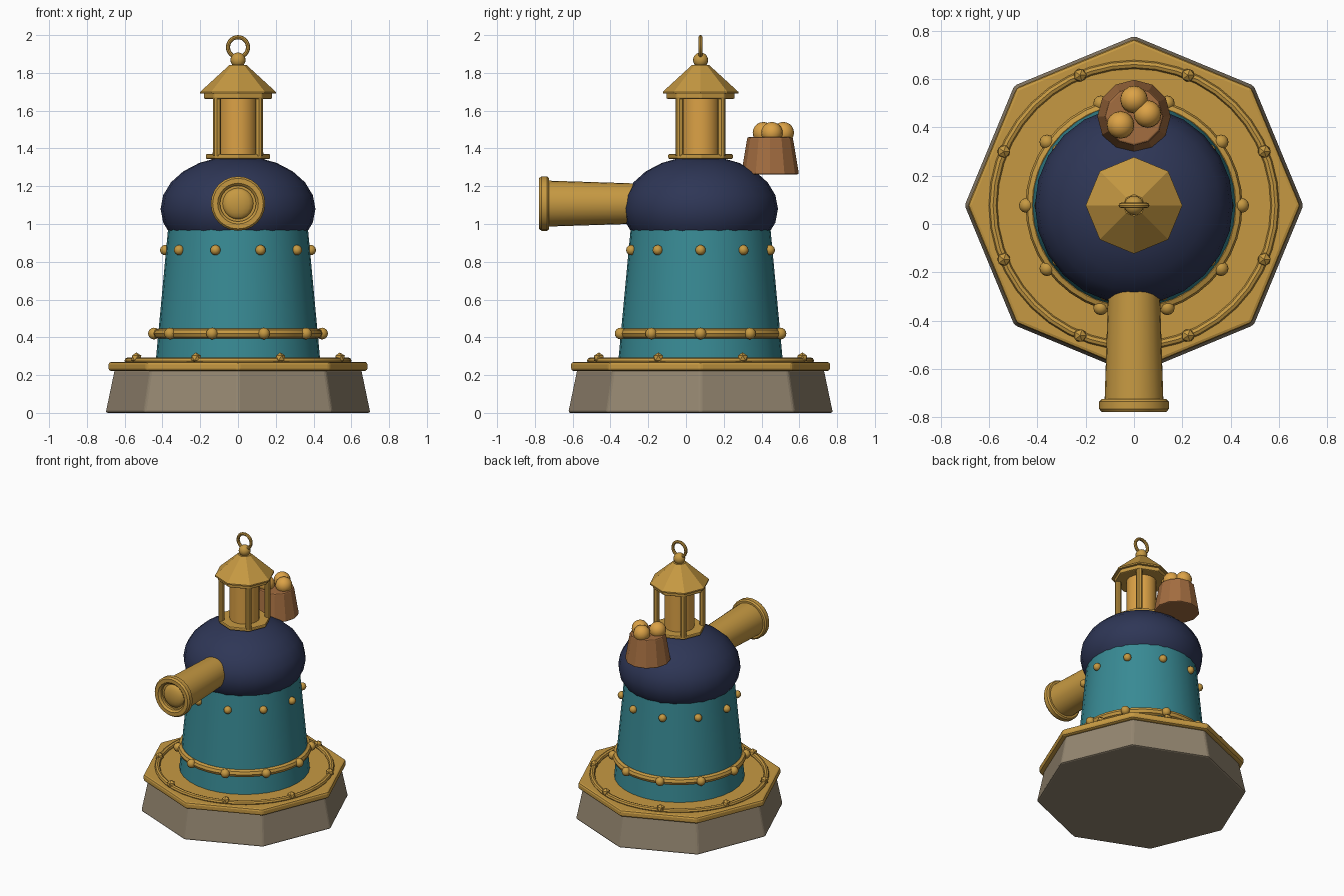
import bpy, bmesh, math
from mathutils import Matrix, Vector

if "Cube" in bpy.data.objects:
    bpy.data.objects.remove(bpy.data.objects["Cube"])

CY = 0.077  # the tower axis sits a little behind the middle


def material(name, r, g, b):
    lin = [((c / 255 + 0.055) / 1.055) ** 2.4 for c in (r, g, b)]
    m = bpy.data.materials.new(name)
    m.diffuse_color = (*lin, 1)
    m.use_nodes = True
    m.node_tree.nodes["Principled BSDF"].inputs["Base Color"].default_value = m.diffuse_color
    return m


GOLD = material("brass", 198, 153, 66)
AMBER = material("amber", 220, 162, 70)
TEAL = material("teal", 56, 138, 148)
NAVY = material("navy", 46, 54, 86)
STONE = material("stone", 148, 134, 112)
BROWN = material("brown", 163, 109, 64)


def finish(bm, name, mat, smooth=True, bevel=0):
    bmesh.ops.recalc_face_normals(bm, faces=bm.faces)
    mesh = bpy.data.meshes.new(name)
    bm.to_mesh(mesh)
    bm.free()
    ob = bpy.data.objects.new(name, mesh)
    bpy.context.collection.objects.link(ob)
    mesh.materials.append(mat)
    if bevel:
        mod = ob.modifiers.new("bevel", "BEVEL")
        mod.width, mod.segments, mod.limit_method = bevel, 2, "ANGLE"
    if smooth:
        bpy.ops.object.select_all(action="DESELECT")
        ob.select_set(True)
        bpy.context.view_layer.objects.active = ob
        bpy.ops.object.shade_smooth_by_angle(angle=math.radians(35))
    return ob


def lathe(name, mat, profile, sides, smooth=True, bevel=0, matrix=None, closed=False):
    """Turn (radius, height) points around z; ends are capped unless closed."""
    bm = bmesh.new()
    rings = []
    for r, z in profile:
        rings.append([bm.verts.new((r * math.cos(a), r * math.sin(a), z))
                      for a in (2 * math.pi * i / sides for i in range(sides))])
    pairs = list(zip(rings, rings[1:] + rings[:1]))
    for lo, hi in pairs if closed else pairs[:-1]:
        for i in range(sides):
            j = (i + 1) % sides
            bm.faces.new((lo[i], lo[j], hi[j], hi[i]))
    if not closed:
        bm.faces.new(rings[0])
        bm.faces.new(rings[-1])
    bm.transform(matrix or Matrix.Translation((0, CY, 0)))
    return finish(bm, name, mat, smooth, bevel)


def torus(name, mat, major, minor, sides, matrix, tube=8):
    circle = [(major + minor * math.cos(2 * math.pi * i / tube),
               minor * math.sin(2 * math.pi * i / tube)) for i in range(tube)]
    return lathe(name, mat, circle, sides, matrix=matrix, closed=True)


def ball(name, mat, centre, radius, scale=(1, 1, 1), u=16, v=10):
    bm = bmesh.new()
    bmesh.ops.create_uvsphere(bm, u_segments=u, v_segments=v, radius=radius)
    bm.transform(Matrix.Translation(centre) @ Matrix.Diagonal((*scale, 1)))
    return finish(bm, name, mat)


def around(count, radius, z, start=0):
    for i in range(count):
        a = math.radians(start) + 2 * math.pi * i / count
        yield Vector((radius * math.cos(a), CY + radius * math.sin(a), z))


def at(z):
    return Matrix.Translation((0, CY, z))


# Octagonal foot and its brass deck
lathe("stone_base", STONE, [(0.703, 0), (0.655, 0.23)], 8, False, 0.012)
lathe("deck", GOLD, [(0.688, 0.222), (0.688, 0.27)], 8, False, 0.014)
torus("deck_ring", GOLD, 0.583, 0.018, 40, at(0.276))
for p in around(8, 0.583, 0.29, 22.5):
    bm = bmesh.new()
    bmesh.ops.create_icosphere(bm, subdivisions=1, radius=0.03)
    bm.transform(Matrix.Translation(p))
    finish(bm, "deck_stud", GOLD, False)

# Tapered tower with band and rivets
lathe("tower", TEAL, [(0.437, 0.26), (0.368, 1.0)], 32)
torus("tower_band", GOLD, 0.422, 0.027, 40, at(0.42))
for p in around(10, 0.445, 0.42):
    ball("band_bead", GOLD, p, 0.031, u=12, v=8)
for p in around(10, 0.386, 0.862):
    ball("tower_rivet", GOLD, p, 0.027, u=12, v=8)

# Squashed dome
ball("dome", NAVY, (0, CY, 1.08), 0.41, (1, 1, 0.685), u=24, v=12)

# Lantern
lathe("lantern_floor", GOLD, [(0.172, 1.345), (0.172, 1.37)], 8, False, 0.006)
lathe("lantern_glass", AMBER, [(0.1, 1.36), (0.1, 1.68)], 20)
for p in around(4, 0.156, 0, 45):
    lathe("lantern_post", GOLD, [(0.021, 1.36), (0.021, 1.68)], 8,
          matrix=Matrix.Translation(p))
lathe("lantern_eave", GOLD, [(0.182, 1.662), (0.182, 1.695)], 8, False, 0.008)
lathe("lantern_roof", GOLD, [(0.2, 1.69), (0.2, 1.7), (0.045, 1.842)], 8, False)
ball("roof_ball", GOLD, (0, CY, 1.868), 0.04)
torus("roof_loop", GOLD, 0.053, 0.011, 24, at(1.936) @ Matrix.Rotation(math.pi / 2, 4, "X"))

# Forward telescope: local z runs along -y
tube_axis = Matrix.Translation((0, 0, 1.108)) @ Matrix.Rotation(math.pi / 2, 4, "X")
lathe("telescope_tube", GOLD, [(0.103, 0.15), (0.122, 0.745)], 24, matrix=tube_axis)
lathe("telescope_rim", GOLD,
      [(0.095, 0.725), (0.135, 0.725), (0.144, 0.735), (0.144, 0.765), (0.134, 0.778),
       (0.108, 0.778), (0.095, 0.765)], 24, matrix=tube_axis, closed=True)
ball("telescope_lens", GOLD, (0, -0.742, 1.108), 0.083, (1, 0.4, 1))

# Rear bucket with its pile of balls
bucket_y = 0.445
lathe("bucket", BROWN, [(0.153, 1.263), (0.12, 1.46)], 12, False, 0.008,
      Matrix.Translation((0, bucket_y, 0)))
for x, y in ((0, 0.515), (0.056, 0.455), (-0.056, 0.41)):
    ball("bucket_ball", AMBER, (x, y, 1.483), 0.057)
